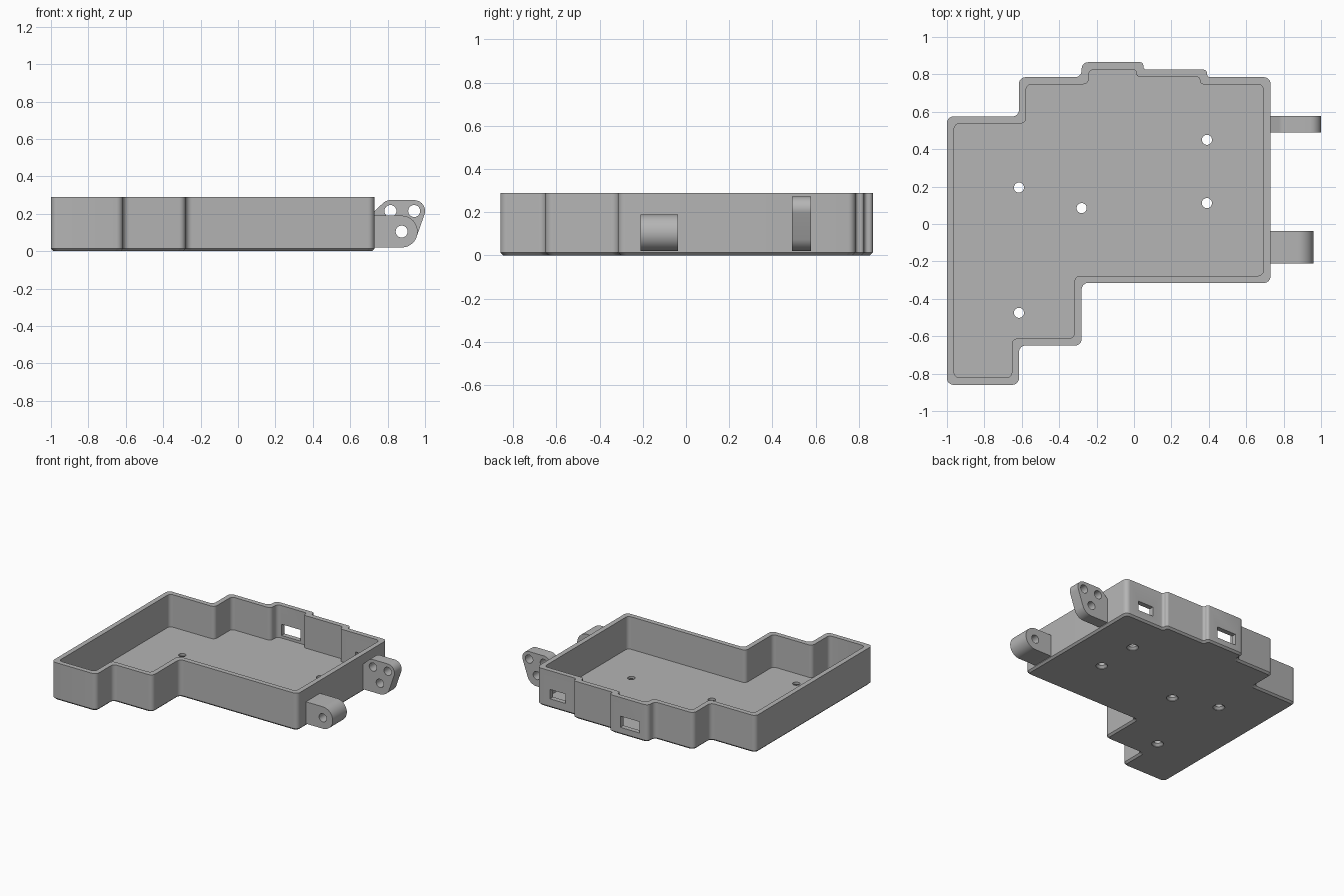
import bpy, bmesh
from math import sin, cos, pi
from mathutils import Vector
from mathutils.geometry import convex_hull_2d

if "Cube" in bpy.data.objects:
    bpy.data.objects.remove(bpy.data.objects["Cube"], do_unlink=True)

grey = bpy.data.materials.new("plain grey")
grey.use_nodes = True
grey.diffuse_color = (0.46, 0.46, 0.46, 1)
grey.node_tree.nodes["Principled BSDF"].inputs["Base Color"].default_value = grey.diffuse_color


def stack(name, loops):
    """Skin a list of equal-length closed loops and cap both ends."""
    bm = bmesh.new()
    rings = [[bm.verts.new(p) for p in loop] for loop in loops]
    n = len(rings[0])
    for a, b in zip(rings, rings[1:]):
        for i in range(n):
            j = (i + 1) % n
            bm.faces.new((a[i], a[j], b[j], b[i]))
    bm.faces.new(rings[0][::-1])
    bm.faces.new(rings[-1])
    bmesh.ops.recalc_face_normals(bm, faces=bm.faces)
    mesh = bpy.data.meshes.new(name)
    bm.to_mesh(mesh)
    bm.free()
    mesh.materials.append(grey)
    obj = bpy.data.objects.new(name, mesh)
    bpy.context.collection.objects.link(obj)
    return obj


def cut(obj, cutter):
    mod = obj.modifiers.new("cut", "BOOLEAN")
    mod.operation, mod.solver, mod.object = "DIFFERENCE", "EXACT", cutter
    bpy.context.view_layer.objects.active = obj
    bpy.ops.object.modifier_apply(modifier=mod.name)
    bpy.data.objects.remove(cutter, do_unlink=True)


def circle(cx, cy, r, n=32):
    return [(cx + r * cos(2 * pi * i / n), cy + r * sin(2 * pi * i / n)) for i in range(n)]


def at_z(points, z):
    return [(x, y, z) for x, y in points]


def at_y(points, y):
    return [(x, y, z) for x, z in points]


def rounded(corners, inset, radius, steps=6):
    """Inset a counter-clockwise outline and round every corner."""
    pts = [Vector(c) for c in corners]
    n = len(pts)
    moved = []
    for i, p in enumerate(pts):
        a = (p - pts[i - 1]).normalized()
        b = (pts[(i + 1) % n] - p).normalized()
        moved.append(p + inset * Vector((-a.y - b.y, a.x + b.x)))
    out = []
    for i, p in enumerate(moved):
        a, b = moved[i - 1] - p, moved[(i + 1) % n] - p
        r = min(radius, 0.45 * a.length, 0.45 * b.length)
        a, b = a.normalized() * r, b.normalized() * r
        for k in range(steps + 1):
            t = k / steps * pi / 2
            out.append(tuple(p + a * (1 - sin(t)) + b * (1 - cos(t))))
    return out


# Stepped tray: chamfered base, outer wall, rim, inner wall, floor
outline = [(-1, -0.86), (-0.615, -0.86), (-0.615, -0.65), (-0.28, -0.65),
           (-0.28, -0.315), (0.73, -0.315), (0.73, 0.785), (0.39, 0.785),
           (0.39, 0.825), (0.05, 0.825), (0.05, 0.865), (-0.28, 0.865),
           (-0.28, 0.785), (-0.615, 0.785), (-0.615, 0.575), (-1, 0.575)]
HEIGHT, FLOOR, WALL = 0.29, 0.038, 0.038
outer = rounded(outline, 0, 0.035)
inner = rounded(outline, WALL, 0.03)
tray = stack("tray", [at_z(rounded(outline, 0.014, 0.03), 0), at_z(outer, 0.014),
                      at_z(outer, HEIGHT), at_z(inner, HEIGHT), at_z(inner, FLOOR)])

# Countersunk screw holes in the floor
for x, y in [(-0.615, 0.195), (-0.28, 0.085), (0.39, 0.45), (0.39, 0.112), (-0.615, -0.475)]:
    profile = [(0.042, -0.02), (0.042, 0.004), (0.027, 0.02), (0.027, 0.1)]
    cut(tray, stack("hole_cutter", [at_z(circle(x, y, r), z) for r, z in profile]))

# Connector windows in the back wall
for x0, x1, z0, z1 in [(0.485, 0.617, 0.072, 0.145), (-0.205, -0.042, 0.058, 0.145)]:
    box = [(x0, z0), (x1, z0), (x1, z1), (x0, z1)]
    cut(tray, stack("window_cutter", [at_y(box, 0.7), at_y(box, 0.95)]))


def lug(name, y0, y1, bosses, top):
    """Mounting lug: hull around round bosses, joined to the wall and drilled."""
    pts = [(0.725, 0.02), (0.725, top)]
    for x, z, r in bosses:
        pts += circle(x, z, r, 48)
    hull = [pts[i] for i in convex_hull_2d(pts)]
    obj = stack(name, [at_y(hull, y0), at_y(hull, y1)])
    for x, z, r in bosses:
        ring = circle(x, z, 0.032)
        cut(obj, stack("bore_cutter", [at_y(ring, y0 - 0.1), at_y(ring, y1 + 0.1)]))
    return obj


# Lugs on the left wall
lower_boss = (0.875, 0.105, 0.085)
front_lug = lug("front_lug", -0.21, -0.037, [lower_boss], 0.19)
back_lug = lug("back_lug", 0.49, 0.578,
               [lower_boss, (0.815, 0.215, 0.058), (0.942, 0.215, 0.058)], 0.21)

# Smooth the rounded corners, keep real edges sharp
bpy.ops.object.select_all(action="DESELECT")
for obj in (tray, front_lug, back_lug):
    obj.select_set(True)
bpy.context.view_layer.objects.active = tray
bpy.ops.object.shade_smooth_by_angle(angle=pi / 6)
